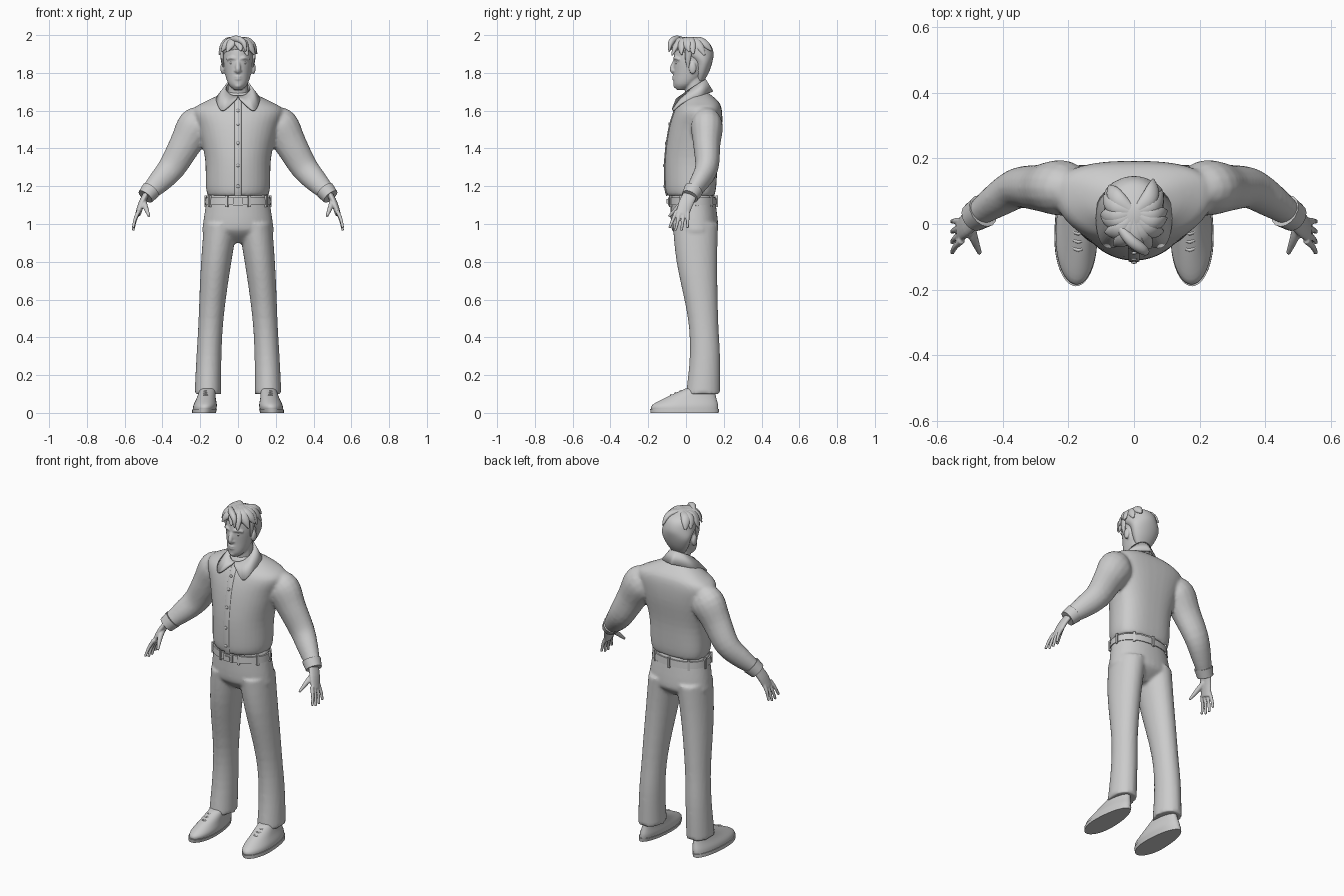
import bpy, bmesh, math, random
from mathutils import Vector, Matrix

if "Cube" in bpy.data.objects:
    bpy.data.objects.remove(bpy.data.objects["Cube"])

random.seed(4)
SIDES = (1, -1)
SHADE = (0.6, 0.6, 0.6, 1)
grey = bpy.data.materials.new("plain_grey")
grey.use_nodes = True
grey.diffuse_color = SHADE
grey.node_tree.nodes["Principled BSDF"].inputs["Base Color"].default_value = SHADE


def flow(rows, steps=4):
    """Catmull-Rom interpolation of rows of numbers."""
    out = []
    last = len(rows) - 1
    for i in range(last):
        keys = rows[max(i - 1, 0)], rows[i], rows[i + 1], rows[min(i + 2, last)]
        for j in range(steps):
            t = j / steps
            out.append([q + t / 2 * (r - p + t * (2*p - 5*q + 4*r - s + t * (3*(q - r) + s - p)))
                        for p, q, r, s in zip(*keys)])
    return out + [list(rows[-1])]


def skin(bm, rings):
    """Bridge rings of points and cap both ends."""
    rings = [[bm.verts.new(point) for point in ring] for ring in rings]
    count = len(rings[0])
    for a, b in zip(rings, rings[1:]):
        for i in range(count):
            j = (i + 1) % count
            bm.faces.new((a[i], a[j], b[j], b[i]))
    bm.faces.new(rings[0])
    bm.faces.new(rings[-1])


def around(count):
    """Cosine and sine of evenly spaced angles."""
    angles = [math.tau * i / count for i in range(count)]
    return [(math.cos(a), math.sin(a)) for a in angles]


def stack(bm, rows, side=1, middle=0.5, square=1, steps=4, centre=lambda z: 0):
    """Loft horizontal slices: height, half width, front y, back y."""
    rings = []
    for z, half, front, back in flow(rows, steps):
        ym = front + (back - front) * middle
        ring = []
        for c, s in around(40):
            power = square if s > 0 else 1
            x = math.copysign(abs(c) ** power, c) * half
            y = abs(s) ** power * (back - ym if s > 0 else front - ym)
            ring.append((side * (centre(z) + x), ym + y, z))
        rings.append(ring)
    skin(bm, rings)


def tube(bm, rows, side=1, wide=1, hint=(0, 1, 0), steps=4):
    """Sweep an ellipse along a path: x, y, z, radius; wide stretches it along hint."""
    rows = flow(rows, steps)
    points = [Vector(row[:3]) for row in rows]
    rings = []
    for i, (point, row) in enumerate(zip(points, rows)):
        ahead = points[min(i + 1, len(points) - 1)] - points[max(i - 1, 0)]
        ahead.normalize()
        u = Vector(hint)
        u = (u - ahead * u.dot(ahead)).normalized()
        v = ahead.cross(u)
        ring = [point + (u * wide * c + v * s) * row[3] for c, s in around(16)]
        rings.append([(side * p.x, p.y, p.z) for p in ring])
    skin(bm, rings)


def ball(bm, centre, size):
    matrix = Matrix.Translation(centre) @ Matrix.Diagonal((*size, 1))
    bmesh.ops.create_uvsphere(bm, u_segments=16, v_segments=10, radius=1, matrix=matrix)


def box(bm, centre, size, turn=0):
    matrix = Matrix.Translation(centre) @ Matrix.Rotation(turn, 4, "Z") @ Matrix.Diagonal((*size, 1))
    bmesh.ops.create_cube(bm, size=1, matrix=matrix)


def finish(name, bm, voxel=0, relax=2):
    """Make the object; a voxel size fuses its pieces into one smooth surface."""
    bmesh.ops.recalc_face_normals(bm, faces=bm.faces)
    mesh = bpy.data.meshes.new(name)
    bm.to_mesh(mesh)
    bm.free()
    ob = bpy.data.objects.new(name, mesh)
    bpy.context.collection.objects.link(ob)
    mesh.materials.append(grey)
    bpy.ops.object.select_all(action="DESELECT")
    ob.select_set(True)
    bpy.context.view_layer.objects.active = ob
    if voxel:
        fuse = ob.modifiers.new("fuse", "REMESH")
        fuse.mode, fuse.voxel_size, fuse.use_smooth_shade = "VOXEL", voxel, True
        smooth = ob.modifiers.new("relax", "SMOOTH")
        smooth.factor, smooth.iterations = 0.5, relax
    else:
        bpy.ops.object.shade_smooth_by_angle(angle=math.radians(45))
    return ob


# Shirt body and sleeves
torso = [(1.15, .16, -.1, .15), (1.2, .17, -.11, .16), (1.35, .175, -.11, .17), (1.5, .21, -.09, .19),
         (1.6, .24, -.06, .19), (1.65, .17, -.03, .17), (1.7, .06, 0, .11)]
bm = bmesh.new()
stack(bm, torso, middle=.6, square=.75)
for side in SIDES:
    tube(bm, [(.17, .1, 1.56, .07), (.22, .11, 1.52, .1), (.28, .11, 1.42, .085),
              (.35, .11, 1.3, .073), (.42, .07, 1.22, .06), (.49, .02, 1.15, .04)], side, wide=.85)
finish("shirt", bm, voxel=.01)

# Cuffs
bm = bmesh.new()
for side in SIDES:
    tube(bm, [(.46, .04, 1.18, .052), (.49, .02, 1.145, .045)], side, steps=1)
finish("cuffs", bm)

# Collar with pointed wings, from neckline ring down to outer edge
edge = flow([(.01, -.05, 1.66), (.08, -.07, 1.6), (.11, -.02, 1.64), (.1, .08, 1.68), (0, .14, 1.7)], 6)
bm = bmesh.new()
pairs = []
for i, low in enumerate(edge):
    turn = math.pi * i / (len(edge) - 1)
    c, s = math.cos(turn), math.sin(turn)
    top = (.064 * s, .035 - .065 * c, 1.72 - .045 * c)
    pairs.append((bm.verts.new(top), bm.verts.new(low)))
for a, b in zip(pairs, pairs[1:]):
    bm.faces.new((a[0], a[1], b[1], b[0]))
collar = finish("collar", bm)
collar.modifiers.new("halves", "MIRROR")
cloth = collar.modifiers.new("cloth", "SOLIDIFY")
cloth.thickness, cloth.offset = .01, 0

# Button strip and buttons follow the shirt front
bm = bmesh.new()
tube(bm, [(0, front, z, .005) for z, half, front, back in torso[:-1]], wide=3.5, hint=(1, 0, 0))
finish("button_strip", bm)
bm = bmesh.new()
for z, half, front, back in flow(torso)[4:18:3]:
    ball(bm, (0, front - .005, z), (.009, .005, .009))
finish("buttons", bm)

# Trousers: hips fused with two legs that drift outward
bm = bmesh.new()
stack(bm, [(1.16, .16, -.08, .15), (1, .185, -.08, .17), (.95, .18, -.06, .16), (.9, .08, 0, .1)],
      square=.9)
for side in SIDES:
    stack(bm, [(1, .09, -.07, .17), (.8, .08, -.05, .165), (.5, .066, .01, .17),
               (.3, .066, .02, .18), (.1, .07, 0, .18)], side, centre=lambda z: .16 - .07 * z * z)
finish("trousers", bm, voxel=.01)

# Belt, buckle and belt loops
bm = bmesh.new()
stack(bm, [(1.1, .174, -.09, .163), (1.14, .171, -.088, .16)], square=.9, steps=1)
finish("belt", bm)
bm = bmesh.new()
for depth, size in ((.09, 1), (.096, .55)):
    box(bm, (0, -depth, 1.12), (.055 * size, .012, .042 * size))
finish("buckle", bm)
bm = bmesh.new()
for degrees in range(20, 360, 40):
    turn = math.radians(degrees)
    box(bm, (.173 * math.sin(turn), .037 - .126 * math.cos(turn), 1.12), (.014, .012, .06), turn)
finish("belt_loops", bm)

# Shoes, soles and laces
def shoe_line(z):
    return .18 - .15 * z


bm = bmesh.new()
for side in SIDES:
    stack(bm, [(.01, .06, -.18, .17), (.04, .062, -.18, .17), (.08, .05, -.11, .16), (.13, .04, 0, .15)],
          side, middle=.4, centre=shoe_line)
finish("shoes", bm)
bm = bmesh.new()
for side in SIDES:
    stack(bm, [(0, .063, -.187, .173), (.02, .065, -.19, .175)], side, .4, steps=1, centre=shoe_line)
finish("soles", bm)
bm = bmesh.new()
for side in SIDES:
    for i in range(3):
        y, z = -.03 - .025 * i, .115 - .01 * i
        tube(bm, [(.17 + x, y + abs(x) * .7, z - abs(x) / 2, .005) for x in (-.03, 0, .03)], side)
finish("laces", bm)

# Hands with four fanned fingers and a thumb
bm = bmesh.new()
for side in SIDES:
    tube(bm, [(.48, .03, 1.17, .016), (.51, 0, 1.11, .017), (.53, -.02, 1.05, .015)], side, wide=2.3)
    for i in range(4):
        fan = i - 1.5
        tube(bm, [(.525 + .05 * t - .02 * t * t, -.02 - .02 * t + fan * (.02 + .012 * t),
                   1.07 - (.107 - .007 * fan * fan) * t, .011 - .004 * t) for t in (0, .5, 1)], side)
    tube(bm, [(.5, 0, 1.12, .016), (.49, -.04, 1.09, .014), (.47, -.09, 1.04, .007)], side)
finish("hands", bm, voxel=.0045, relax=1)

# Head with neck, nose, lips, brows and ears
bm = bmesh.new()
stack(bm, [(1.71, .02, -.05, 0), (1.74, .05, -.065, .05), (1.8, .07, -.065, .11),
           (1.88, .08, -.065, .13), (1.95, .07, -.05, .12), (1.97, .04, 0, .08)], middle=.55)
tube(bm, [(0, .06, 1.63, .065), (0, .05, 1.7, .055), (0, .045, 1.8, .055)])
tube(bm, [(0, -.055, 1.87, .009), (0, -.073, 1.82, .014), (0, -.06, 1.8, .01)])
for z in (1.768, 1.78):
    tube(bm, [(-.026, -.055, z, .003), (0, -.066, z, .007), (.026, -.055, z, .003)])
ball(bm, (0, -.05, 1.733), (.02, .017, .015))
for side in SIDES:
    ball(bm, (side * .012, -.064, 1.811), (.009, .01, .008))
    ball(bm, (side * .082, .035, 1.825), (.011, .02, .032))
    tube(bm, [(.01, -.061, 1.873, .006), (.035, -.058, 1.88, .008), (.06, -.035, 1.87, .005)], side)
finish("head", bm, voxel=.005)
bm = bmesh.new()
for side in SIDES:
    ball(bm, (side * .031, -.046, 1.853), (.014, .011, .008))
finish("eyes", bm)

# Hair: close cap with layered, swept locks over it
bm = bmesh.new()
stack(bm, [(1.75, .04, .05, .09), (1.8, .07, .04, .12), (1.86, .09, .03, .14), (1.91, .09, -.05, .145),
           (1.96, .08, -.06, .12), (1.99, .02, 0, .05)], middle=.55)
finish("hair_cap", bm)
bm = bmesh.new()
for i in range(13):
    turn = math.radians(20 * i - 120)
    sweep = random.uniform(.1, .45) * (1 if i > 5 else -1)
    drop = random.uniform(.06, .09)
    lock = []
    for t, radius in ((0, .01), (.5, .016), (.8, .014), (1, .003)):
        a, reach = turn + sweep * t * t, .01 + .09 * t
        lock.append((reach * math.sin(a), .035 - 1.25 * reach * math.cos(a), 1.98 - drop * t ** 3, radius))
    tube(bm, lock, wide=1.6, hint=(math.cos(turn), math.sin(turn), 0))
tube(bm, [(-.05, 0, 1.97, .012), (-.01, -.05, 1.98, .018), (.03, -.08, 1.96, .015), (.04, -.09, 1.91, .003)])
for side in SIDES:
    tube(bm, [(.086, .015, 1.92, .01), (.083, .01, 1.87, .007), (.077, .01, 1.83, .003)], side, wide=2)
finish("hair_locks", bm)
